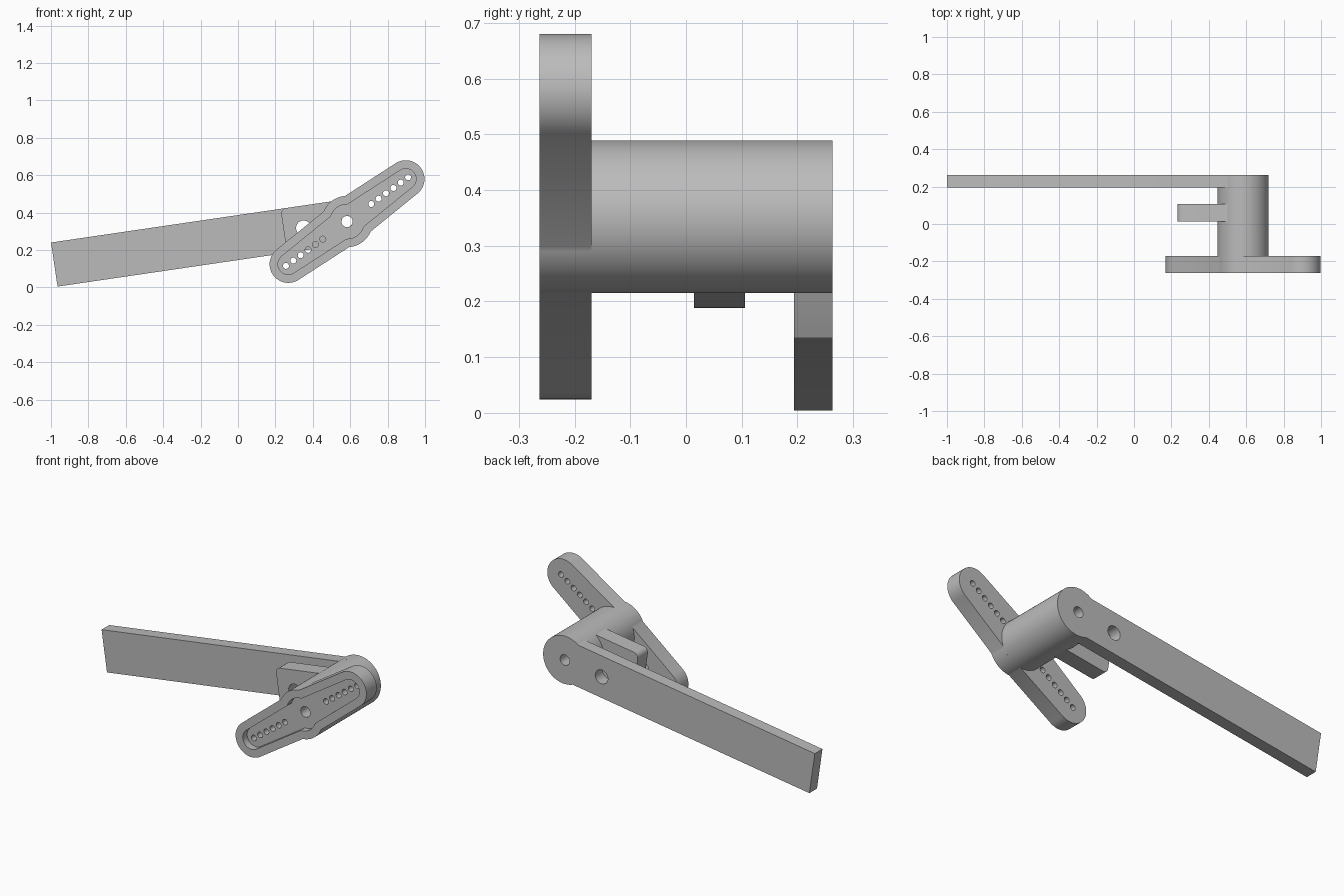
import bpy, bmesh
from math import sin, cos, pi, acos, radians

cube = bpy.data.objects.get("Cube")
if cube:
    bpy.data.objects.remove(cube, do_unlink=True)

grey = bpy.data.materials.new("plain grey")
grey.use_nodes = True
grey.diffuse_color = (0.5, 0.5, 0.5, 1)
grey.node_tree.nodes["Principled BSDF"].inputs["Base Color"].default_value = (0.5, 0.5, 0.5, 1)

HUB_X, HUB_Z, HUB_R = 0.583, 0.352, 0.137
ARM_TILT, HORN_TILT = radians(8.35), radians(35.95)
FRONT, HORN_BACK, ARM_FRONT, BACK = -0.263, -0.17, 0.194, 0.263


def arc(u, v, r, start, end, steps=24):
    return [(u + r * cos(start + (end - start) * i / steps),
             v + r * sin(start + (end - start) * i / steps)) for i in range(steps + 1)]


def circle(u, v, r, steps=32):
    return arc(u, v, r, 0, 2 * pi, steps)[:-1]


def prism(name, outlines, tilt, y0, y1):
    """Extrude outlines, drawn around the hub axis, from y0 to y1."""
    bm = bmesh.new()
    for outline in outlines:
        rings = [[bm.verts.new((HUB_X + u * cos(tilt) - v * sin(tilt), y,
                                HUB_Z + u * sin(tilt) + v * cos(tilt)))
                  for u, v in outline] for y in (y0, y1)]
        bm.faces.new(rings[0])
        bm.faces.new(rings[1][::-1])
        for i in range(len(outline)):
            a, b = rings
            bm.faces.new((a[i - 1], b[i - 1], b[i], a[i]))
    bmesh.ops.recalc_face_normals(bm, faces=bm.faces)
    mesh = bpy.data.meshes.new(name)
    bm.to_mesh(mesh)
    bm.free()
    mesh.materials.append(grey)
    obj = bpy.data.objects.new(name, mesh)
    bpy.context.collection.objects.link(obj)
    return obj


def cut(obj, outlines, tilt, y0=-1, y1=1):
    """Subtract a prism from the object and bake the result."""
    cutter = prism("cutter", outlines, tilt, y0, y1)
    cutter.hide_render = True
    mod = obj.modifiers.new("cut", 'BOOLEAN')
    mod.operation, mod.solver, mod.object = 'DIFFERENCE', 'EXACT', cutter
    graph = bpy.context.evaluated_depsgraph_get()
    graph.update()
    mesh = bpy.data.meshes.new_from_object(obj.evaluated_get(graph))
    obj.modifiers.clear()
    obj.data = mesh
    bpy.data.objects.remove(cutter, do_unlink=True)


def horn_outline(inset):
    """Double tapered lever with round ends and a round boss."""
    reach, r, boss, taper = 0.388, 0.1 - inset, HUB_R - inset, radians(3.1)
    side = pi / 2 - taper
    meet = side - acos((reach * sin(taper) + r) / boss)
    half = arc(reach, 0, r, -side, side) + arc(0, 0, boss, meet, pi - meet, 16)
    return half + [(-u, -v) for u, v in half]


axle_hole = circle(0, 0, 0.03)
pin_hole = circle(-0.235, 0, 0.04)

# Barrel around the axle
barrel = prism("barrel", [circle(0, 0, HUB_R, 96)], 0, HORN_BACK, ARM_FRONT)
cut(barrel, [axle_hole], 0)

# Long flat arm, rounded around the barrel
half_width = 0.119
join = pi - acos((HUB_R ** 2 - half_width ** 2) ** 0.5 / HUB_R)
arm_outline = [(-1.582, half_width), (-1.582, -half_width)] + arc(0, 0, HUB_R, -join, join, 72)
arm = prism("long_arm", [arm_outline], ARM_TILT, ARM_FRONT, BACK)
cut(arm, [axle_hole, pin_hole], ARM_TILT)

# Short tab parallel to the arm, with rounded outer corners
corner, tip = 0.03, -0.342
tab_outline = ([(-0.06, -half_width), (-0.06, half_width)]
               + arc(tip + corner, half_width - corner, corner, pi / 2, pi, 8)
               + arc(tip + corner, corner - half_width, corner, pi, 1.5 * pi, 8))
tab = prism("pin_tab", [tab_outline], ARM_TILT, 0.014, 0.106)
cut(tab, [pin_hole], ARM_TILT)

# Double lever with a front pocket and two rows of holes
horn = prism("double_lever", [horn_outline(0)], HORN_TILT, FRONT, HORN_BACK)
cut(horn, [horn_outline(0.045)], HORN_TILT, FRONT - 0.1, FRONT + 0.04)
row = [circle(s * (0.16 + 0.0487 * i), 0, 0.016, 20) for s in (-1, 1) for i in range(6)]
cut(horn, row + [axle_hole], HORN_TILT)

# Smooth round walls, crisp edges
for obj in (barrel, arm, tab, horn):
    obj.data.polygons.foreach_set("use_smooth", [True] * len(obj.data.polygons))
    obj.data.set_sharp_from_angle(angle=radians(30))
